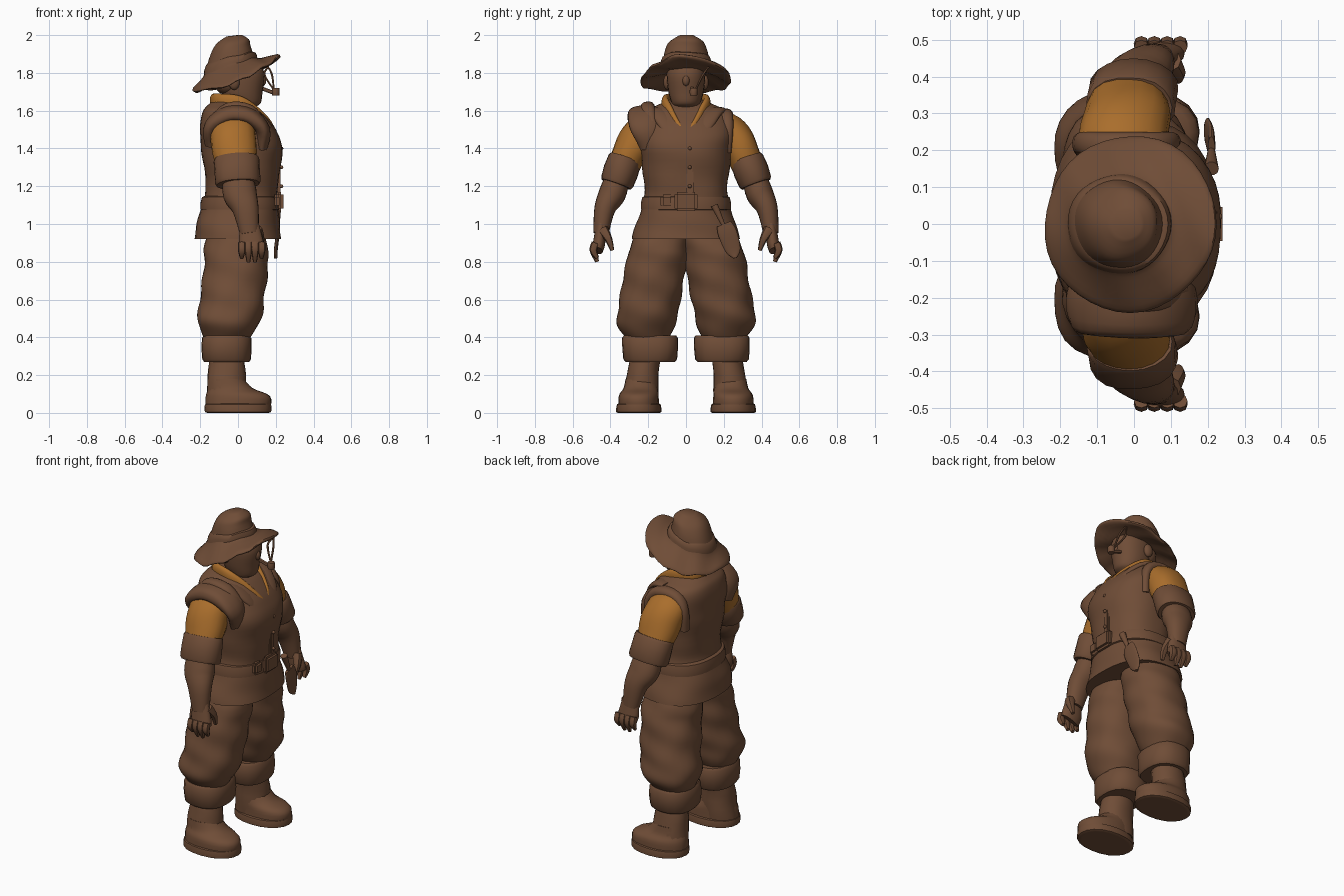
import bpy, bmesh
from math import sin, cos, pi, radians
from mathutils import Vector, Matrix

cube = bpy.data.objects.get("Cube")
if cube:
    bpy.data.objects.remove(cube, do_unlink=True)


def make_material(name, colour):
    mat = bpy.data.materials.new(name)
    mat.use_nodes = True
    mat.diffuse_color = colour
    mat.node_tree.nodes["Principled BSDF"].inputs["Base Color"].default_value = colour
    return mat


BROWN = make_material("earth brown", (.16, .074, .038, 1))
ORANGE = make_material("ochre shirt", (.4, .155, .025, 1))
X, Y, Z = Matrix.Identity(3)


def finish(name, bm, mat=BROWN):
    """Turn a bmesh into a smooth shaded object."""
    bmesh.ops.recalc_face_normals(bm, faces=bm.faces)
    mesh = bpy.data.meshes.new(name)
    bm.to_mesh(mesh)
    bm.free()
    mesh.materials.append(mat)
    obj = bpy.data.objects.new(name, mesh)
    bpy.context.collection.objects.link(obj)
    bpy.ops.object.select_all(action='DESELECT')
    obj.select_set(True)
    bpy.context.view_layer.objects.active = obj
    bpy.ops.object.shade_smooth_by_angle(angle=radians(45))


def spline(rows, steps):
    """Smooth interpolation through rows of numbers."""
    rows = [Vector(row) for row in rows]
    last = len(rows) - 1
    out = []
    for i in range(last):
        p, q = rows[i], rows[i + 1]
        leave = (q - rows[max(i - 1, 0)]) / 2
        arrive = (rows[min(i + 2, last)] - p) / 2
        for k in range(steps):
            t = k / steps
            s = 1 - t
            out.append(p * (s * s * (s + 3 * t)) + q * (t * t * (t + 3 * s))
                       + leave * (t * s * s) - arrive * (t * t * s))
    return out + [rows[last]]


def loft(name, rows, mat=BROWN, side=1, ref=None, aspect=1, sides=20, power=2.2,
         fold=0, steps=4, warp=None):
    """Skin rings of x, y, z, radius and optional second radius.
    Rings are level, or square to the path when a reference axis is given."""
    rows = [(x, side * y, z, *(radii if len(radii) > 1 else (radii[0], radii[0] * aspect)))
            for x, y, z, *radii in rows]
    rows = spline(rows, steps)
    centres = [Vector(row[:3]) for row in rows]
    bm = bmesh.new()
    rings = []
    for i, c in enumerate(centres):
        u, v = X, Y
        if ref:
            t = (centres[min(i + 1, len(rows) - 1)] - centres[max(i - 1, 0)]).normalized()
            u = (ref - t * ref.dot(t)).normalized()
            v = t.cross(u)
        ring = []
        for k in range(sides):
            angle = 2 * pi * k / sides
            a, b = cos(angle), sin(angle)
            grow = (abs(a)**power + abs(b)**power)**(-1 / power)
            grow *= 1 + fold * (sin(2 * angle + c.z * 38) + sin(5 * angle - c.z * 23) / 2)
            p = c + (u * a * rows[i][3] + v * b * rows[i][4]) * grow
            ring.append(bm.verts.new(warp(p) if warp else p))
        rings.append(ring)
    for lower, upper in zip(rings, rings[1:]):
        for k in range(sides):
            bm.faces.new((lower[k - 1], lower[k], upper[k], upper[k - 1]))
    bm.faces.new(rings[0])
    bm.faces.new(rings[-1])
    finish(name, bm, mat)


def band(name, low, high, **options):
    """Rolled band between two rows, with rounded rims."""
    low, high = Vector(low), Vector(high)
    rows = []
    for along, scale in ((0, .85), (.1, 1), (.9, 1), (1, .85)):
        row = low.lerp(high, along)
        rows.append((*row[:3], *(radius * scale for radius in row[3:])))
    loft(name, rows, steps=2, **options)


def ball(name, centre, size):
    bm = bmesh.new()
    place = Matrix.Translation(centre) @ Matrix.Diagonal((*size, 1))
    bmesh.ops.create_uvsphere(bm, u_segments=14, v_segments=9, radius=1, matrix=place)
    finish(name, bm)


def block(name, centre, size):
    bm = bmesh.new()
    place = Matrix.Translation(centre) @ Matrix.Diagonal((*size, 1))
    bmesh.ops.create_cube(bm, size=1, matrix=place)
    bmesh.ops.bevel(bm, geom=bm.edges[:], offset=min(size) / 3, segments=2, affect='EDGES')
    finish(name, bm)


# Vest with flared skirt, belt and front details
loft("vest", [(0, 0, .92, .23, .285), (0, 0, 1, .22, .265), (.01, 0, 1.1, .2, .23),
              (.02, 0, 1.2, .19, .22), (.02, 0, 1.4, .215, .245), (0, 0, 1.5, .2, .25),
              (-.03, 0, 1.59, .16, .22), (-.04, 0, 1.63, .12, .15), (-.04, 0, 1.66, .08, .08)],
     sides=40, power=2.4, fold=.01, steps=6)
band("belt", (.01, 0, 1.07, .21, .24), (.01, 0, 1.15, .2, .23), sides=40, power=2.4)
block("buckle", (.22, 0, 1.12), (.04, .12, .1))
block("belt_pouch", (.2, -.1, 1.12), (.04, .07, .07))
block("vest_placket", (.215, .02, 1.3), (.02, .04, .3))
for z in (1.2, 1.3, 1.4):
    ball("vest_button", (.23, .02, z), (.01, .01, .01))

# Shirt collar, legs, arms and hands on both sides
for side, label in ((1, "left_"), (-1, "right_")):
    loft(label + "collar", [(-.13, 0, 1.65, .04), (-.1, .08, 1.65, .04), (0, .11, 1.64, .04),
                            (.08, .09, 1.59, .04), (.16, .05, 1.52, .03), (.2, 0, 1.45, .02)],
         mat=ORANGE, side=side, ref=Z, aspect=.5)
    loft(label + "lapel", [(0, .17, 1.6, .05), (.08, .14, 1.59, .05), (.16, .1, 1.52, .04),
                           (.22, .02, 1.4, .02)], side=side, ref=Y, aspect=.4)
    loft(label + "trouser", [(-.01, .11, .97, .15), (-.01, .14, .88, .165),
                             (-.01, .155, .8, .17), (-.03, .19, .6, .17),
                             (-.05, .21, .48, .165), (-.06, .2, .38, .11)],
         side=side, aspect=.95, sides=28, fold=.025, steps=8)
    band(label + "trouser_cuff", (-.06, .19, .27, .13, .14), (-.06, .19, .41, .13, .15),
         side=side, fold=.01, power=2.5)
    loft(label + "boot_shaft", [(-.06, .24, .05, .11), (-.06, .23, .2, .1),
                                (-.06, .21, .32, .09)],
         side=side, aspect=.85, fold=.02)
    loft(label + "boot_foot", [(0, .25, .02, .17, .11), (0, .25, .09, .17, .105),
                               (-.04, .24, .13, .12, .09), (-.06, .24, .18, .09, .08)],
         side=side, fold=.01)
    band(label + "boot_sole", (0, .25, 0, .175, .12), (0, .25, .05, .175, .115), side=side)
    loft(label + "sleeve", [(-.03, .15, 1.52, .1), (-.03, .22, 1.49, .12),
                            (-.02, .28, 1.41, .12), (-.01, .34, 1.28, .1)],
         mat=ORANGE, side=side, ref=X, aspect=.8, fold=.02)
    band(label + "sleeve_cuff", (-.01, .32, 1.35, .12, .09), (0, .37, 1.21, .12, .09),
         side=side, ref=X, fold=.02)
    loft(label + "forearm", [(0, .36, 1.25, .08), (.01, .39, 1.16, .09),
                             (.04, .43, 1.08, .07), (.06, .45, .95, .05)],
         side=side, ref=X, aspect=.8)
    loft(label + "palm", [(.06, .45, 1, .05), (.07, .46, .9, .065), (.08, .47, .86, .06)],
         side=side, ref=X, aspect=.5)
    for i in range(4):
        x = .02 + i * .035
        tip = .79 + abs(i - 1.5) / 50
        loft(label + "finger", [(x, .48, .9, .02), (x, .49, .86, .02), (x, .47, tip, .01)],
             side=side, ref=X, sides=8)
    loft(label + "thumb", [(.1, .44, .97, .03), (.12, .41, .92, .02), (.12, .39, .86, .01)],
         side=side, ref=X, sides=8)
    ball(label + "ear", (-.02, side * .1, 1.75), (.03, .02, .04))

# Cloth folded over the right shoulder, and armhole rim on the left
loft("shoulder_cloth", [(.13, -.19, 1.4, .05), (.13, -.21, 1.5, .08), (.06, -.22, 1.57, .09),
                        (-.05, -.22, 1.58, .09), (-.14, -.21, 1.52, .08),
                        (-.15, -.18, 1.42, .05)], ref=Y, aspect=.5, fold=.05)
loft("shoulder_roll", [(.13, -.18, 1.53, .03), (.06, -.2, 1.6, .04), (-.05, -.2, 1.61, .04),
                       (-.14, -.18, 1.54, .03)], ref=Y, aspect=.8, fold=.05)
loft("left_armhole", [(.1, .21, 1.38, .03), (.1, .22, 1.5, .03), (.04, .21, 1.57, .04),
                      (-.08, .21, 1.57, .04), (-.14, .22, 1.5, .03), (-.14, .21, 1.38, .03)],
     ref=Y, aspect=.8)

# Head, nose and hair
loft("head", [(.02, 0, 1.54, .1), (.01, 0, 1.61, .08), (.03, 0, 1.64, .09),
              (.02, 0, 1.7, .11), (.02, 0, 1.8, .12), (0, 0, 1.87, .1)], aspect=.85)
ball("nose", (.13, 0, 1.76), (.02, .02, .03))
ball("hair", (-.05, 0, 1.75), (.08, .1, .07))


# Hat: drooping brim rising to the front, with a soft crown
def hat_bend(p):
    reach = min(1, (p.x**2 + p.y**2)**.5 / .22)
    wave = sin(45 * p.x + 21 * p.y) / 150
    return p + Z * reach * (.4 * p.x - p.y**2 * .7 + wave)


loft("hat", [(0, 0, 1.8, .1), (-.01, 0, 1.79, .22), (-.01, 0, 1.81, .23),
             (-.02, 0, 1.84, .17), (-.04, 0, 1.87, .13), (-.04, 0, 1.93, .11),
             (-.03, 0, 1.97, .09), (-.02, 0, 2, .04)],
     sides=40, power=2, fold=.02, warp=hat_bend)
band("hat_band", (-.04, 0, 1.85, .14, .14), (-.04, 0, 1.9, .13, .125),
     sides=40, power=2, fold=.02, warp=hat_bend)

# Pipe with a curl of smoke
loft("pipe_stem", [(.12, .03, 1.72, .01), (.2, .04, 1.69, .01)], ref=Y, sides=8)
band("pipe_bowl", (.2, .04, 1.68, .02, .02), (.2, .04, 1.72, .02, .02), sides=12)
for x in (.14, .18):
    loft("smoke_curl", [(.19, .05, 1.71, .005), (x, .09, 1.79, .006), (.16, .12, 1.83, .005)],
         ref=Y, sides=6)

# Trowel hanging from the belt
loft("trowel_handle", [(.21, .15, 1.1, .02), (.21, .2, .99, .01)], ref=X, sides=10)
loft("trowel_blade", [(.21, .2, 1, .01, .04), (.21, .22, .95, .01, .05),
                      (.2, .25, .86, .01, .04), (.2, .26, .82, .01, .01)], ref=X)
